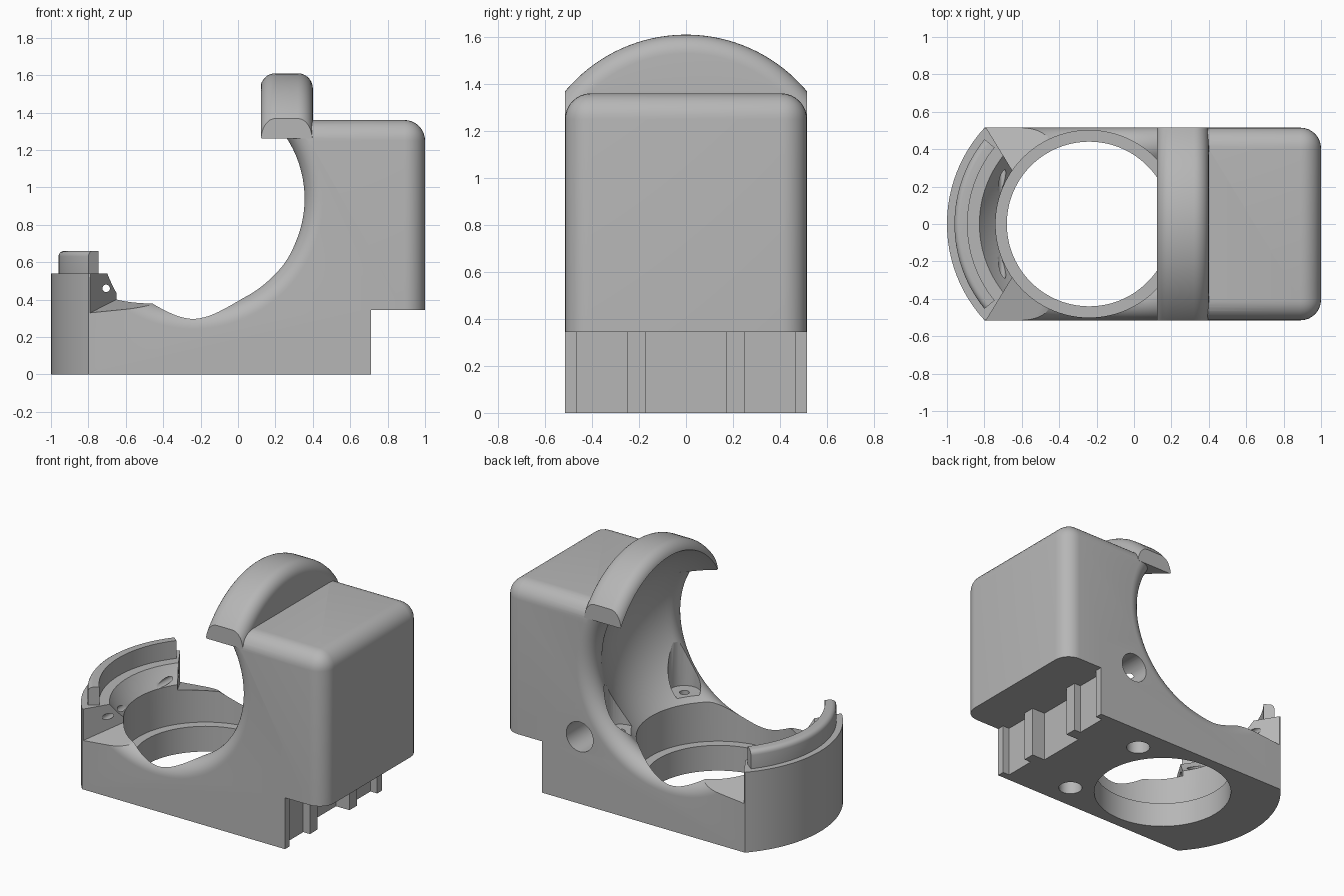
import bpy, bmesh, math
from mathutils import Vector

if "Cube" in bpy.data.objects:
    bpy.data.objects.remove(bpy.data.objects["Cube"])

CX, CZ, W = -0.24, 0.94, 0.515      # cavity centre and half width
R, FIL = 0.71, 0.10                 # cavity radius and rim fillet

grey = bpy.data.materials.new("light grey")
grey.use_nodes = True
COL = (0.47, 0.47, 0.47, 1)
grey.diffuse_color = COL
grey.node_tree.nodes["Principled BSDF"].inputs["Base Color"].default_value = COL


def finish(name, bm):
    bmesh.ops.recalc_face_normals(bm, faces=bm.faces)
    me = bpy.data.meshes.new(name)
    bm.to_mesh(me)
    bm.free()
    me.materials.append(grey)
    ob = bpy.data.objects.new(name, me)
    bpy.context.collection.objects.link(ob)
    return ob


def prism(name, outline, z0, z1):
    """Extruded outline; z0 may be a function of x and y."""
    bm = bmesh.new()
    low = z0 if callable(z0) else (lambda x, y: z0)
    a = [bm.verts.new((x, y, low(x, y))) for x, y in outline]
    b = [bm.verts.new((x, y, z1)) for x, y in outline]
    bm.faces.new(a)
    bm.faces.new(b)
    n = len(a)
    for i in range(n):
        j = (i + 1) % n
        bm.faces.new((a[i], a[j], b[j], b[i]))
    return finish(name, bm)


def box(name, x0, x1, y0, y1, z0, z1):
    return prism(name, [(x0, y0), (x1, y0), (x1, y1), (x0, y1)], z0, z1)


def lathe(name, pts, centre, axis, n=96):
    """Revolve (along, radius) points about an axis; flat caps at the ends."""
    bm = bmesh.new()
    k = "xyz".index(axis)
    rings = []
    for t, r in pts:
        ring = []
        for i in range(n):
            a = math.tau * (i + 0.5) / n
            p = Vector(centre)
            p[k] += t
            p[(k + 1) % 3] += r * math.cos(a)
            p[(k + 2) % 3] += r * math.sin(a)
            ring.append(bm.verts.new(p))
        rings.append(ring)
    for p, q in zip(rings, rings[1:]):
        for i in range(n):
            j = (i + 1) % n
            bm.faces.new((p[i], p[j], q[j], q[i]))
    bm.faces.new(rings[0])
    bm.faces.new(rings[-1])
    return finish(name, bm)


def rod(x, y, z, r, length, axis="z"):
    return lathe("drill", [(0, r), (length, r)], (x, y, z), axis, 32)


def combine(ob, other, op="DIFFERENCE"):
    m = ob.modifiers.new("cut", "BOOLEAN")
    m.operation, m.object, m.solver = op, other, "EXACT"
    bpy.context.view_layer.objects.active = ob
    bpy.ops.object.modifier_apply(modifier=m.name)
    bpy.data.objects.remove(other)


def arc(cx, cy, r, a0, a1, n):
    return [(cx + r * math.cos(a0 + (a1 - a0) * i / n),
             cy + r * math.sin(a0 + (a1 - a0) * i / n)) for i in range(n + 1)]


# Base: round nose at one end, slotted foot at the other
half = math.asin(W / 0.76)
nose = arc(CX, 0, 0.76, math.pi - half, math.pi + half, 32)
foot = []
for y0, y1, depth in [(-W, -.465, 0), (-.465, -.25, .05), (-.25, -.17, 0), (-.17, .17, .1),
                      (.17, .25, 0), (.25, .465, .05), (.465, W, 0)]:
    foot += [(0.71 - depth, y0), (0.71 - depth, y1)]
body = prism("bracket_body", nose + foot, 0, 0.54)

# Tall block with rounded edges
block = box("block", -0.1, 1, -W, W, 0.345, 1.36)
bm = bmesh.new()
bm.from_mesh(block.data)
edges = []
for e in bm.edges:
    mid = (e.verts[0].co + e.verts[1].co) / 2
    if mid.x > 0 and mid.z > 0.4:
        edges.append(e)
bmesh.ops.bevel(bm, geom=edges, offset=0.11, segments=8, profile=0.5, affect="EDGES")
bm.to_mesh(block.data)
bm.free()
combine(block, box("step", -1, 0.39, -1, 1, 1.265, 2))
combine(body, block, "UNION")

# Spherical cavity with flared rims towards both sides
fy = W - FIL
fr = math.sqrt((R + FIL) ** 2 - fy ** 2)
yt = fy * R / (R + FIL)
side = [(yt * i / 16, math.sqrt(R * R - (yt * i / 16) ** 2)) for i in range(16)]
side += arc(fy, fr, FIL, math.atan2(-fr, -fy), 0, 14) + [(0.6, fr)]
combine(body, lathe("cavity", [(-y, r) for y, r in side[:0:-1]] + side,
                    (CX, 0, CZ), "y", 128))

# Stepped round opening in the floor
combine(body, lathe("bore", [(-0.1, 0.44), (0.17, 0.44), (0.17, 0.5), (0.6, 0.5)],
                    (CX, 0, 0), "z", 128))

# Sloping shoulders beside the nose wall
for s in (-1, 1):
    line = [(-0.842, s * 0.6), (-0.598, s * 0.2), (-0.44, s * 0.2), (-0.44, s * 0.6)]
    combine(body, prism("shoulder", line, lambda x, y:
                        0.33 + 0.25 * (W - abs(y)) + 0.1 * (x + 0.78), 1))
    # Screw holes with seats inside the cavity
    combine(body, rod(0.25, s * 0.34, -0.1, 0.075, 0.35))
    combine(body, rod(0.25, s * 0.34, 0.47, 0.1, 0.3))
    combine(body, rod(0.25, s * 0.34, 0.2, 0.03, 0.4))

# Side hole and pin holes
combine(body, rod(0.43, 0.2, 0.45, 0.1, 0.4, "y"))
combine(body, rod(-0.705, -0.6, 0.46, 0.02, 1.2, "y"))

# Arch band over the cavity
rad, b = 0.67, 0.08
prof = [(0.12, 0.2)] + arc(0.12 + b, rad - b, b, math.pi, math.pi / 2, 8)
prof += arc(0.40 - b, rad - b, b, math.pi / 2, 0, 8) + [(0.40, 0.2)]
arch = lathe("arch", prof, (0, 0, CZ), "x", 128)
combine(arch, box("trim", 0, 1, -W, W, 1.26, 2), "INTERSECT")
ball = [(R * math.sin(a), R * math.cos(a))
        for a in [math.radians(-88 + 4 * i) for i in range(45)]]
combine(arch, lathe("ball", ball, (CX, 0, CZ), "x", 128))
combine(body, arch, "UNION")

# Raised lip on the nose wall
sweep = math.radians(39)
lip = prism("lip", arc(CX, 0, 0.72, math.pi - sweep, math.pi + sweep, 28)
            + arc(CX, 0, 0.65, math.pi + sweep, math.pi - sweep, 28), 0.5, 0.66)
bm = bmesh.new()
bm.from_mesh(lip.data)
top = [e for e in bm.edges if all(v.co.z > 0.65 and
       (v.co.xy - Vector((CX, 0))).length > 0.7 for v in e.verts)]
bmesh.ops.bevel(bm, geom=top, offset=0.03, segments=4, profile=0.5, affect="EDGES")
bm.to_mesh(lip.data)
bm.free()
combine(body, lip, "UNION")

# Smooth shading with sharp creases
bpy.ops.object.select_all(action="DESELECT")
body.select_set(True)
bpy.context.view_layer.objects.active = body
bpy.ops.object.shade_smooth_by_angle(angle=math.radians(30))
